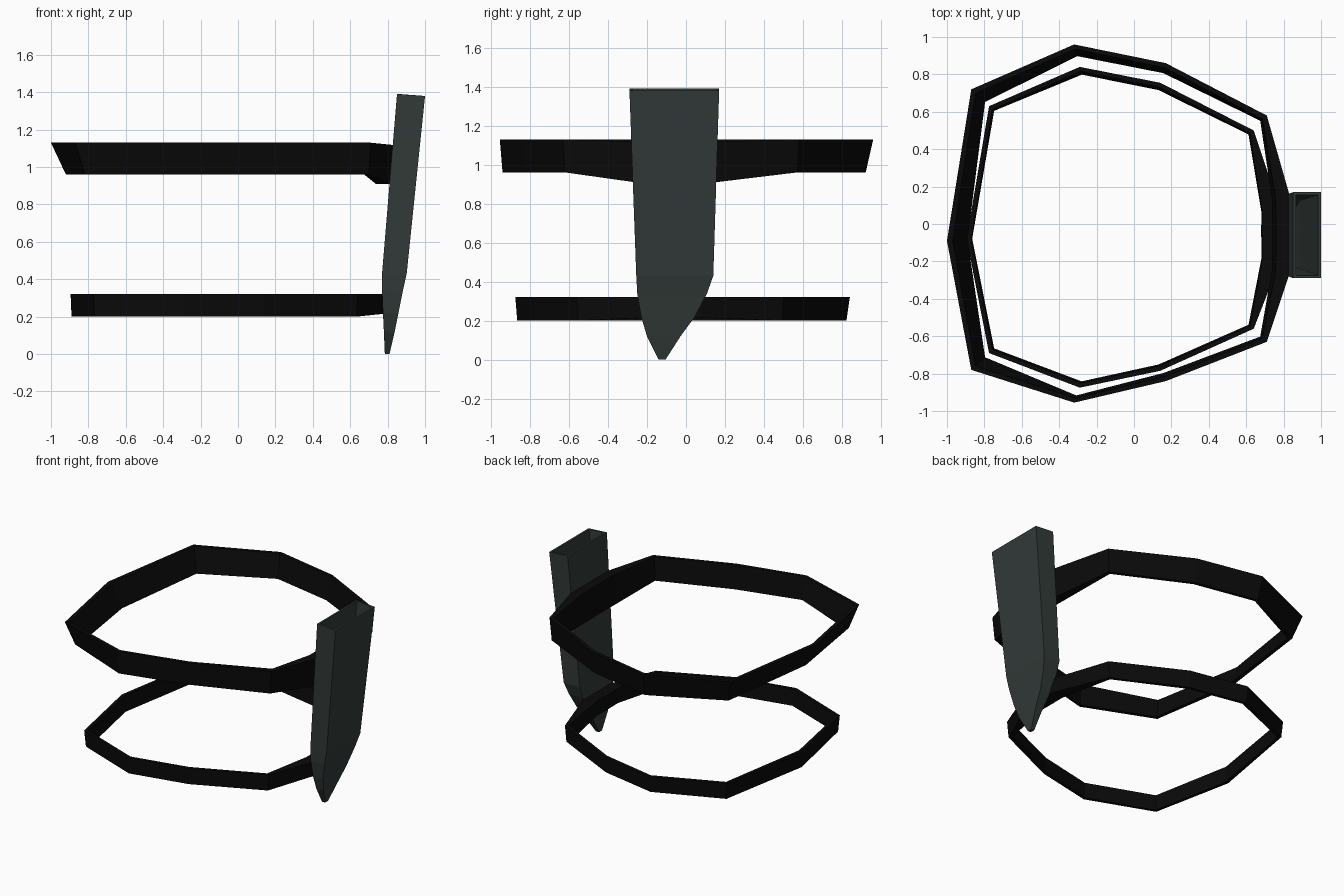
import bpy
import bmesh
from mathutils import Vector

if "Cube" in bpy.data.objects:
    bpy.data.objects.remove(bpy.data.objects["Cube"])


def material(name, rgb):
    m = bpy.data.materials.new(name)
    m.diffuse_color = (*rgb, 1)
    m.use_nodes = True
    m.node_tree.nodes["Principled BSDF"].inputs["Base Color"].default_value = m.diffuse_color
    return m


BLACK = material("black leather", (0.003, 0.003, 0.003))
GREEN = material("dark grey green", (0.032, 0.043, 0.040))


def loft(name, loops, mat, closed):
    """Skin a sequence of equal loops; either join the ends or cap them."""
    bm = bmesh.new()
    rings = [[bm.verts.new(p) for p in loop] for loop in loops]
    n = len(rings[0])
    pairs = list(zip(rings, rings[1:]))
    if closed:
        pairs.append((rings[-1], rings[0]))
    for a, b in pairs:
        for i in range(n):
            j = (i + 1) % n
            bm.faces.new((a[i], a[j], b[j], b[i]))
    if not closed:
        bm.faces.new(rings[0][::-1])
        bm.faces.new(rings[-1])
    bmesh.ops.recalc_face_normals(bm, faces=bm.faces)
    me = bpy.data.meshes.new(name)
    bm.to_mesh(me)
    bm.free()
    me.materials.append(mat)
    ob = bpy.data.objects.new(name, me)
    bpy.context.collection.objects.link(ob)
    return ob


def strap(name, path, z0, z1, drop0, drop1):
    """Faceted band; path = (x, y, flare, thickness) around the outer top edge."""
    centre = Vector((-0.05, -0.03, 0))
    loops = []
    for x, y, flare, thick in path:
        top = Vector((x, y, z1))
        d = (Vector((x, y, 0)) - centre).normalized()
        bottom = Vector((x, y, z0)) - d * flare
        if thick > 0.05:            # mounting area behind the sheath
            top.z += drop1
            bottom.z += drop0
        inner_b, inner_t = bottom - d * thick, top - d * thick
        if thick > 0.05:
            inner_b.z, inner_t.z = z0 + drop0, z1 + drop1
        loops.append([top, bottom, inner_b, inner_t])
    return loft(name, loops, BLACK, True)


# Upper strap, flared outward at the top
strap("upper_strap", [
    (-1.0, -.09, .08, .03), (-.87, .72, .07, .03), (-.32, .96, .04, .025),
    (.17, .86, .03, .025), (.71, .58, .015, .03), (.83, .16, .02, .075),
    (.85, -.05, .02, .09), (.83, -.27, .02, .075), (.71, -.63, .015, .03),
    (.17, -.84, .02, .025), (-.32, -.955, .015, .025), (-.87, -.78, .07, .03),
], 0.96, 1.13, -0.05, -0.012)

# Lower strap, nearly vertical
strap("lower_strap", [
    (-.895, -.08, .005, .025), (-.775, .63, .012, .025), (-.29, .84, .018, .025),
    (.14, .755, .015, .025), (.64, .5, .01, .025), (.78, .08, .005, .095),
    (.79, -.05, .005, .105), (.78, -.2, .005, .095), (.64, -.56, .01, .025),
    (.14, -.785, .01, .025), (-.29, -.875, .01, .025), (-.775, -.69, .012, .025),
], 0.20, 0.32, 0.015, 0.0)

# Sheath sections from tip to mouth: z, x0, x1, y0, y1
SECTIONS = [
    (0.00, .785, .810, -.140, -.105),
    (0.12, .780, .838, -.200, -.028),
    (0.22, .775, .858, -.230, .045),
    (0.34, .770, .882, -.250, .108),
    (0.43, .770, .902, -.255, .140),
    (1.39, .850, 1.00, -.290, .170),
]


def section(z, x0, x1, y0, y1, inset=0.0):
    x0, x1, y0, y1 = x0 + inset, x1 - inset, y0 + inset, y1 - inset
    tilt = 0.01 if z > 1 else 0
    return [(x0, y0, z), (x1, y0, z - tilt), (x1, y1, z - tilt), (x0, y1, z)]


# Sheath: open-topped tapered pocket, outer skin up and inner skin down
outer = [section(*s) for s in SECTIONS]
inner = [section(*s, inset=0.015) for s in SECTIONS[:0:-1]]
loft("sheath", outer + inner, GREEN, False)
